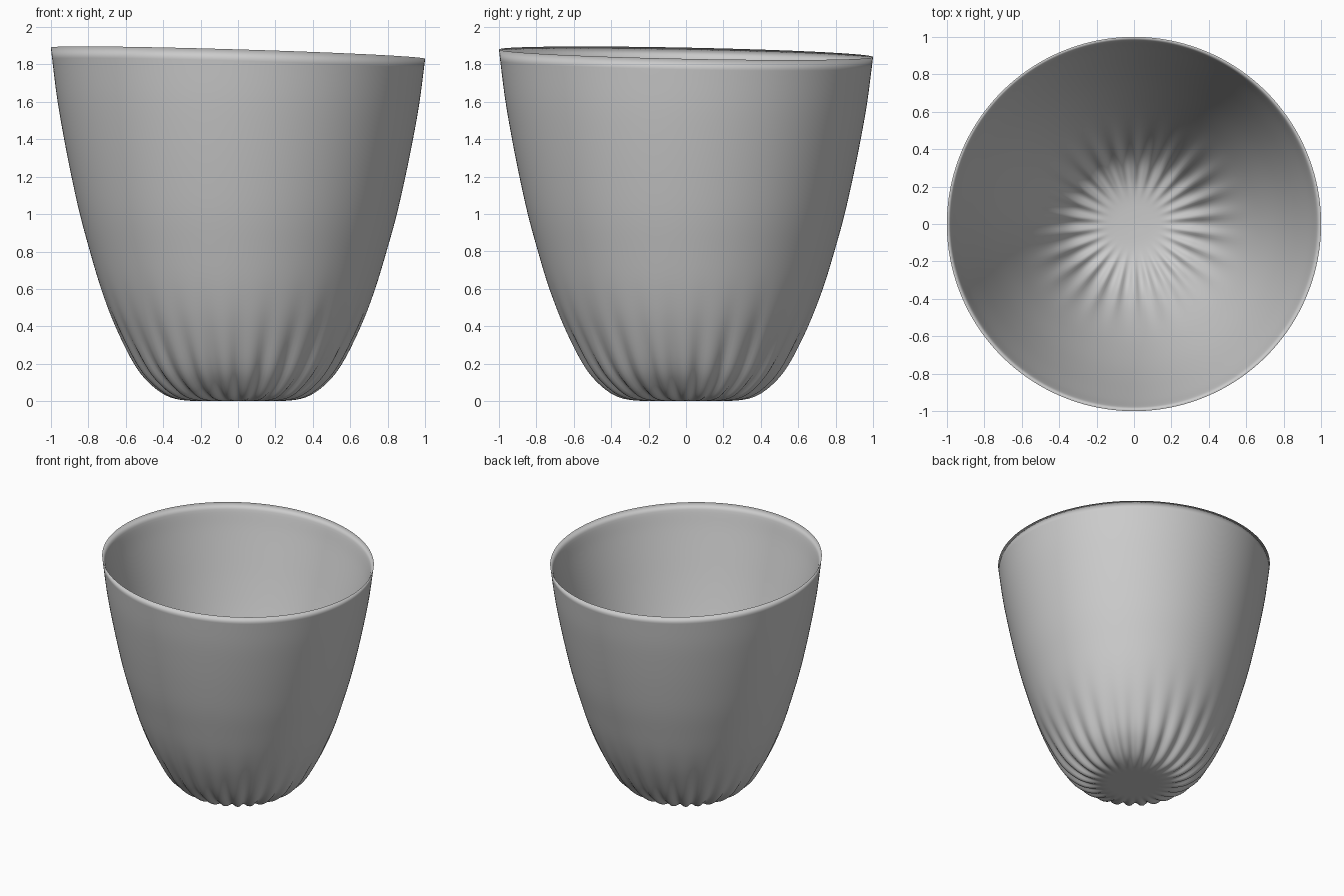
import bpy, bmesh, math
from mathutils import Vector

FLUTES, SEGMENTS, STEPS = 26, 208, 5
RIM = 1.86

cube = bpy.data.objects.get("Cube")
if cube:
    bpy.data.objects.remove(cube)

# Plain grey clay
clay = bpy.data.materials.new("grey clay")
clay.use_nodes = True
clay.diffuse_color = (0.6, 0.6, 0.6, 1)
clay.node_tree.nodes["Principled BSDF"].inputs["Base Color"].default_value = (0.6, 0.6, 0.6, 1)

# Profiles as (radius, height): foot to rim outside, rim to bowl inside
outside = [(0.05, 0), (0.22, 0), (0.36, 0.02), (0.467, 0.09), (0.556, 0.2), (0.656, 0.4),
           (0.732, 0.6), (0.798, 0.82), (0.847, 1.0), (0.892, 1.2), (0.932, 1.4),
           (0.967, 1.6), (0.993, 1.8), (1.0, RIM)]
inside = [(1.0, RIM), (0.978, 1.81), (0.945, 1.68), (0.895, 1.5), (0.832, 1.28), (0.763, 1.06),
          (0.688, 0.85), (0.605, 0.64), (0.51, 0.43), (0.425, 0.27), (0.345, 0.165),
          (0.25, 0.115), (0.14, 0.095), (0.03, 0.09)]


def spline(points):
    """Smooth curve through the profile points."""
    p = [Vector(q) for q in points]
    p = [p[0]] + p + [p[-1]]
    out = []
    for a, b, c, d in zip(p, p[1:], p[2:], p[3:]):
        for k in range(STEPS):
            t = k / STEPS
            out.append(b + t * (c - a) / 2 + t * t * (a - 2.5 * b + 2 * c - d / 2)
                       + t ** 3 * (3 * b - a - 3 * c + d) / 2)
    return out + [p[-1]]


def smooth(low, high, x):
    t = min(max((x - low) / (high - low), 0), 1)
    return t * t * (3 - 2 * t)


# The walls meet in a thin, softly shaded rim
outer = spline(outside)
outer = outer[:-STEPS] + outer[-1:]
inner = spline(inside)[STEPS:]
curve = outer + inner
lip = len(outer) - 1

bm = bmesh.new()
rings = []
for i, p in enumerate(curve):
    # Flutes press into the wall, strongest around the foot and fading upward
    tangent = (curve[min(i + 1, len(curve) - 1)] - curve[max(i - 1, 0)]).normalized()
    inward = Vector((-tangent.y, tangent.x)) * (1 if i <= lip else -1)
    start = 0.2 if i <= lip else 0.14
    depth = 0.025 * smooth(start, start + 0.22, p.x) * (1 - smooth(0, 1.0, p.y)) ** 3
    ring = []
    for s in range(SEGMENTS):
        a = math.tau * s / SEGMENTS
        q = p + inward * depth * (0.5 - 0.5 * math.cos(FLUTES * a)) ** 1.3
        x, y = q.x * math.cos(a), q.x * math.sin(a)
        # The rim plane leans slightly
        z = q.y + (-0.03 * x - 0.02 * y) * (q.y / RIM) ** 2
        ring.append(bm.verts.new((x, y, max(z, 0))))
    rings.append(ring)

for low, high in zip(rings, rings[1:]):
    for s in range(SEGMENTS):
        n = (s + 1) % SEGMENTS
        bm.faces.new((low[s], low[n], high[n], high[s]))
bm.faces.new(rings[0][::-1])
bm.faces.new(rings[-1])
bmesh.ops.recalc_face_normals(bm, faces=bm.faces)
for f in bm.faces:
    f.smooth = True

mesh = bpy.data.meshes.new("fluted_cup")
bm.to_mesh(mesh)
bm.free()
mesh.materials.append(clay)
bpy.context.collection.objects.link(bpy.data.objects.new("fluted_cup", mesh))
